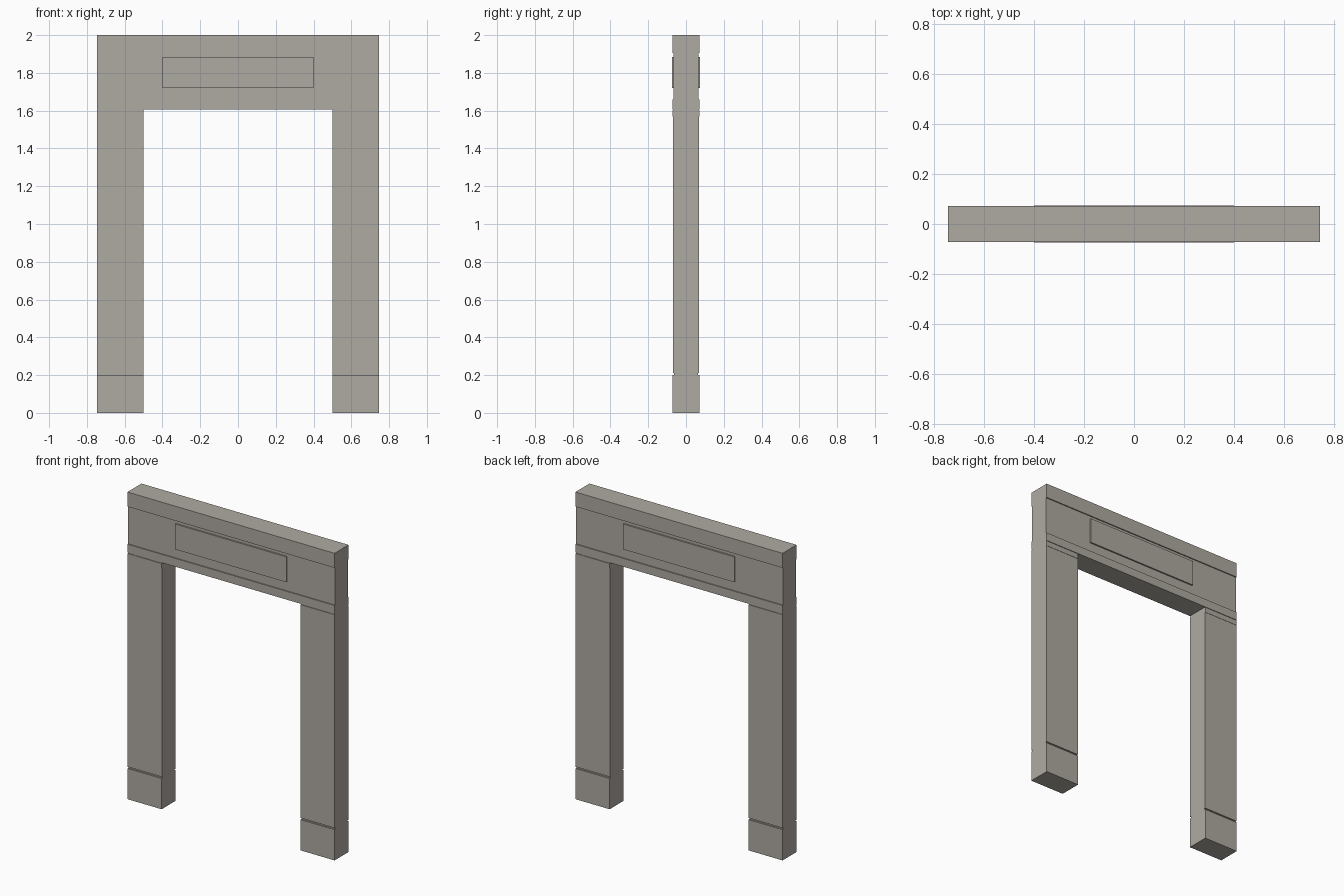
import bpy

if "Cube" in bpy.data.objects:
    bpy.data.objects.remove(bpy.data.objects["Cube"])

stone = bpy.data.materials.new("warm grey stone")
stone.diffuse_color = (0.43, 0.405, 0.362, 1)
stone.use_nodes = True
stone.node_tree.nodes["Principled BSDF"].inputs["Base Color"].default_value = stone.diffuse_color


def extrude_profile(name, half_profile, x0, x1):
    """Mirror a (half depth, z) outline across y = 0 and extrude it along x."""
    outline = [(d, z) for d, z in half_profile] + [(-d, z) for d, z in reversed(half_profile)]
    n = len(outline)
    verts = [(x, y, z) for x in (x0, x1) for y, z in outline]
    faces = [tuple(reversed(range(n))), tuple(range(n, 2 * n))]
    faces += [(i, (i + 1) % n, n + (i + 1) % n, n + i) for i in range(n)]
    mesh = bpy.data.meshes.new(name)
    mesh.from_pydata(verts, [], faces)
    mesh.materials.append(stone)
    mesh.update()
    obj = bpy.data.objects.new(name, mesh)
    bpy.context.collection.objects.link(obj)
    return obj


def plate(name, x, y0, y1, z0, z1):
    """Thin box centred on x = 0."""
    bpy.ops.mesh.primitive_cube_add(size=1, location=(0, (y0 + y1) / 2, (z0 + z1) / 2))
    obj = bpy.context.object
    obj.name = name
    obj.scale = (2 * x, abs(y1 - y0), z1 - z0)
    bpy.ops.object.transform_apply(location=False, rotation=False, scale=True)
    obj.data.materials.append(stone)


HALF_WIDTH, INNER = 0.746, 0.5
FULL, SHAFT, GROOVE, FRIEZE = 0.072, 0.070, 0.063, 0.065

# Pillars: base block, groove, shaft and slim capital
pillar = [(FULL, 0), (FULL, 0.2), (GROOVE, 0.2), (GROOVE, 0.21), (SHAFT, 0.21),
          (SHAFT, 1.57), (FULL, 1.57), (FULL, 1.6), (0.068, 1.6), (0.068, 1.606)]
extrude_profile("left_pillar", pillar, -HALF_WIDTH, -INNER)
extrude_profile("right_pillar", pillar, INNER, HALF_WIDTH)

# Lintel: lower band, recessed frieze and top cornice
lintel = [(FULL, 1.606), (FULL, 1.66), (FRIEZE, 1.66), (FRIEZE, 1.905),
          (FULL, 1.905), (FULL, 2.0)]
extrude_profile("lintel", lintel, -HALF_WIDTH, HALF_WIDTH)

# Blank plaques on both faces of the frieze
for name, side in (("front_plaque", -1), ("back_plaque", 1)):
    plate(name, 0.4, side * FRIEZE, side * 0.0747, 1.72, 1.885)
